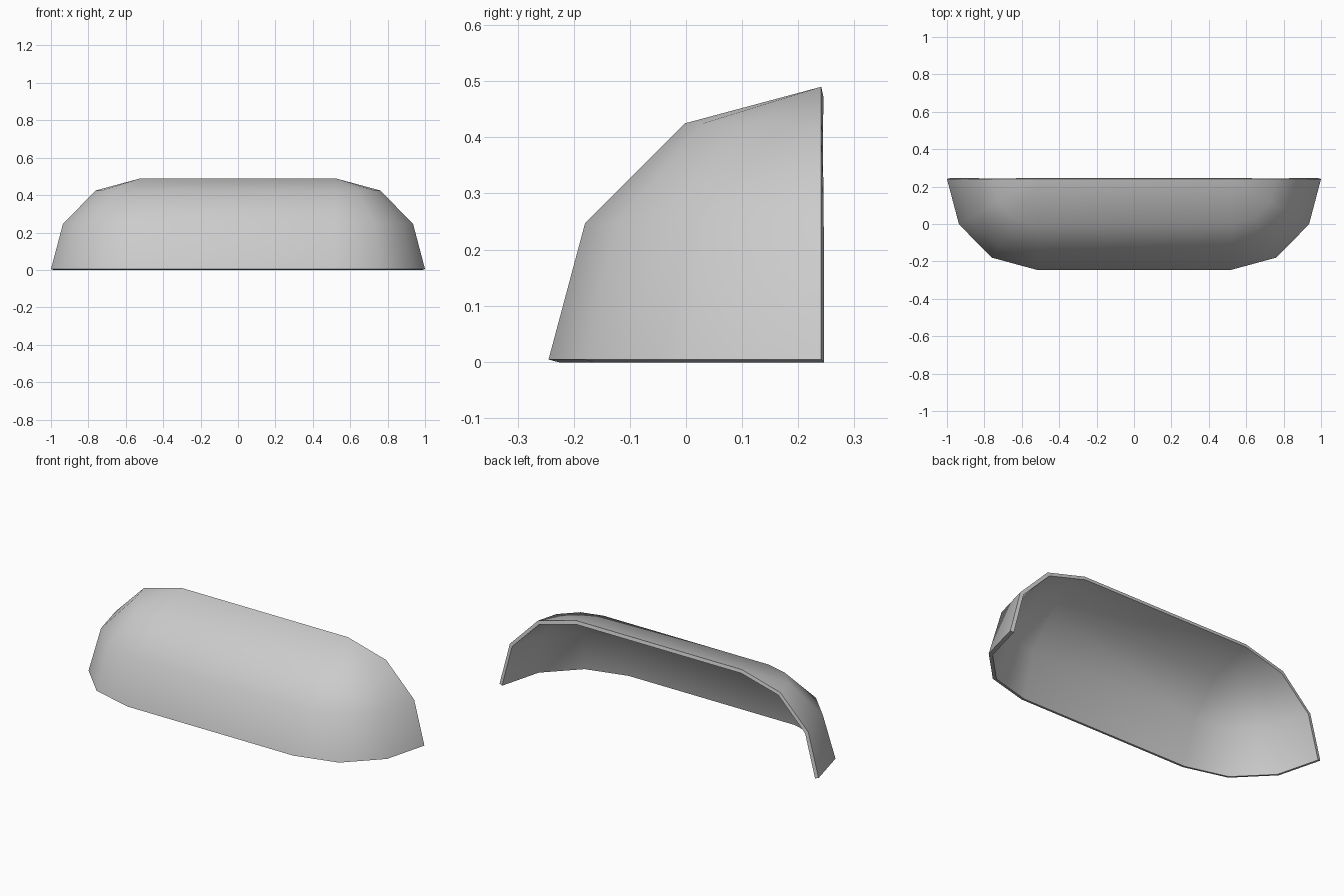
import bpy, bmesh
from math import sin, cos, radians

cube = bpy.data.objects.get("Cube")
if cube:
    bpy.data.objects.remove(cube)

RADIUS = 0.486      # curve of the shell
CAP = 0.48          # length of each rounded end
WALL = 0.02
STEP = 30           # degrees per facet

grey = bpy.data.materials.new("light_grey")
grey.use_nodes = True
grey.diffuse_color = (0.6, 0.6, 0.6, 1)
grey.node_tree.nodes["Principled BSDF"].inputs["Base Color"].default_value = (0.6, 0.6, 0.6, 1)

# Quarter capsule: two ball octants pulled apart and bridged by a straight span
columns = [(a, -1) for a in range(180, 271, STEP)] + [(a, 1) for a in range(270, 361, STEP)]
bm = bmesh.new()
rows = []
for lat in range(0, 91, STEP):
    ring, height = cos(radians(lat)), sin(radians(lat))
    rows.append([bm.verts.new((side * (1 - CAP) + CAP * ring * cos(radians(a)),
                               0.241 + RADIUS * ring * sin(radians(a)),
                               0.004 + RADIUS * height)) for a, side in columns])
for low, high in zip(rows, rows[1:]):
    for i in range(len(columns) - 1):
        bm.faces.new((low[i], low[i + 1], high[i + 1], high[i]))
bmesh.ops.remove_doubles(bm, verts=bm.verts[:], dist=0.0001)   # close the poles

mesh = bpy.data.meshes.new("curved_shell")
bm.to_mesh(mesh)
bm.free()
mesh.materials.append(grey)
shell = bpy.data.objects.new("curved_shell", mesh)
bpy.context.collection.objects.link(shell)
bpy.context.view_layer.objects.active = shell
shell.select_set(True)

# Wall thickness grows inward, then smooth the curve but keep the rim crisp
wall = shell.modifiers.new("wall", "SOLIDIFY")
wall.thickness = WALL
wall.offset = -1
bpy.ops.object.modifier_apply(modifier=wall.name)
bpy.ops.object.shade_smooth_by_angle(angle=radians(40))
